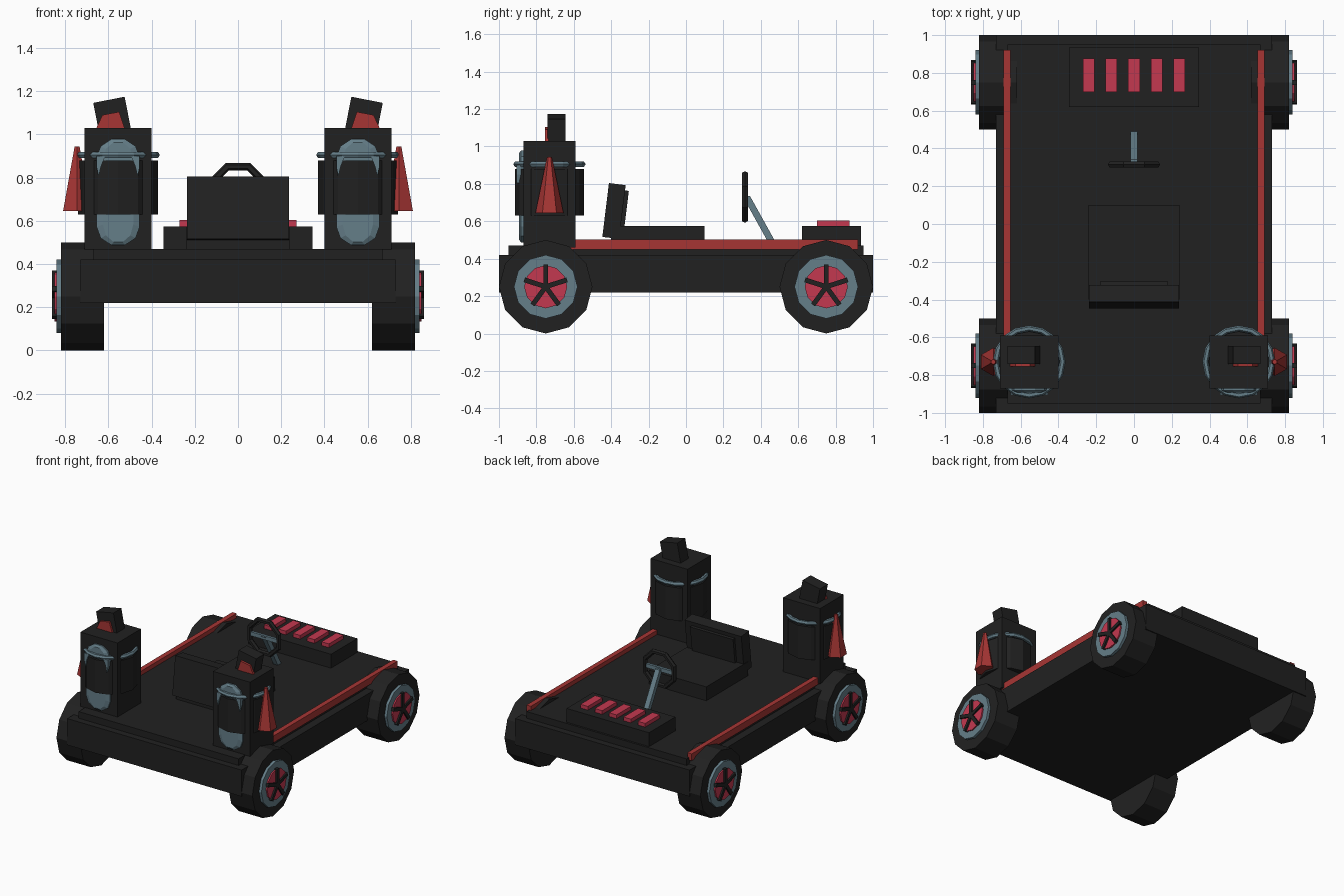
import bpy, math
from mathutils import Matrix, Vector

if "Cube" in bpy.data.objects:
    bpy.data.objects.remove(bpy.data.objects["Cube"])


def material(name, rgb):
    m = bpy.data.materials.new(name)
    m.diffuse_color = (*rgb, 1)
    m.use_nodes = True
    m.node_tree.nodes["Principled BSDF"].inputs["Base Color"].default_value = m.diffuse_color
    return m


BLACK = material("charcoal", (0.0152, 0.0152, 0.0152))
GREY = material("blue grey", (0.13, 0.21, 0.25))
RED = material("brick red", (0.38, 0.036, 0.034))
PINK = material("crimson", (0.55, 0.04, 0.08))


def mesh(name, verts, faces, mat):
    me = bpy.data.meshes.new(name)
    me.from_pydata([tuple(v) for v in verts], [], faces)
    me.materials.append(mat)
    ob = bpy.data.objects.new(name, me)
    bpy.context.collection.objects.link(ob)
    # consistent outward normals
    import bmesh
    bm = bmesh.new()
    bm.from_mesh(me)
    bmesh.ops.recalc_face_normals(bm, faces=bm.faces)
    bm.to_mesh(me)
    bm.free()
    return ob


def loft(name, rings, mat):
    """Skin a list of equal point rings and cap both ends."""
    n = len(rings[0])
    verts = [p for r in rings for p in r]
    faces = [tuple(range(n)), tuple(range((len(rings) - 1) * n, len(rings) * n))]
    for k in range(len(rings) - 1):
        for i in range(n):
            j = (i + 1) % n
            faces.append((k * n + i, k * n + j, (k + 1) * n + j, (k + 1) * n + i))
    return mesh(name, verts, faces, mat)


def box(name, x0, x1, y0, y1, z0, z1, mat, rot=None):
    """Box by its limits, optionally turned about its own centre."""
    c = Vector(((x0 + x1) / 2, (y0 + y1) / 2, (z0 + z1) / 2))
    rot = rot or Matrix.Identity(3)
    rings = [[c + rot @ (Vector((x, y, z)) - c) for x, y in
              ((x0, y0), (x1, y0), (x1, y1), (x0, y1))] for z in (z0, z1)]
    return loft(name, rings, mat)


def circle(r, n, phase=0.0):
    return [(r * math.cos(phase + 2 * math.pi * i / n),
             r * math.sin(phase + 2 * math.pi * i / n)) for i in range(n)]


def torus(name, c, R, r, n, m, mat, rot=None, phase=0.0):
    rot = rot or Matrix.Identity(3)
    verts, faces = [], []
    for i in range(n):
        a = phase + 2 * math.pi * i / n
        for u, w in circle(r, m):
            verts.append(Vector(c) + rot @ Vector(
                ((R + u) * math.cos(a), (R + u) * math.sin(a), w)))
    for i in range(n):
        for j in range(m):
            i2, j2 = (i + 1) % n, (j + 1) % m
            faces.append((i * m + j, i2 * m + j, i2 * m + j2, i * m + j2))
    return mesh(name, verts, faces, mat)


# chassis
box("chassis", -0.73, 0.73, -1, 1, 0.22, 0.42, BLACK)
box("deck", -0.67, 0.67, -0.95, 0.95, 0.42, 0.47, BLACK)


# wheels with rim, hub and five spokes
def disc(name, s, y, r, x0, x1, mat):
    loft(name, [[(s * x, y + a, 0.25 + b) for a, b in circle(r, 12)]
                for x in (x0, x1)], mat)


for s, side in ((1, "right"), (-1, "left")):
    for y, end in ((-0.75, "front"), (0.75, "rear")):
        tag = f"{end}_{side}"
        disc("tyre_" + tag, s, y, 0.25, 0.62, 0.82, BLACK)
        disc("rim_" + tag, s, y, 0.17, 0.80, 0.84, GREY)
        disc("hub_" + tag, s, y, 0.115, 0.82, 0.85, PINK)
        for k in range(5):
            a = math.pi / 2 + k * 2 * math.pi / 5
            d, t = Vector((math.cos(a), math.sin(a))), Vector((-math.sin(a), math.cos(a)))
            quad = [d * u + t * v for u, v in
                    ((0, -0.013), (0.12, -0.013), (0.12, 0.013), (0, 0.013))]
            loft(f"spoke_{tag}_{k}", [[(s * x, y + q.x, 0.25 + q.y) for q in quad]
                                      for x in (0.84, 0.862)], BLACK)

# corner towers and side rails
CX, CY = 0.555, -0.73
for s, side in ((1, "right"), (-1, "left")):
    box("rail_" + side, *sorted((s * 0.655, s * 0.692)), -0.62, 0.92, 0.45, 0.502, RED)
    box("tower_" + side, *sorted((s * 0.40, s * 0.71)), -0.87, -0.59, 0.46, 1.03, BLACK)
    loft("barrel_" + side, [[(s * CX + a, CY + b, z) for a, b in circle(0.185, 12)]
                            for z in (0.63, 0.88)], BLACK)
    torus("band_" + side, (s * CX, CY, 0.905), 0.177, 0.016, 16, 6, GREY)

    # domed face plate, tall and rounded at both ends
    def outline(k, y):
        pts = []
        for i in range(6):
            a = math.pi * i / 5
            pts.append((0.1 * math.cos(a), 0.16 + 0.09 * math.sin(a)))
        pts += [(-u, -v) for u, v in pts]
        return [(s * CX + k * u, y, 0.733 + v * (0.8 + 0.2 * k)) for u, v in pts]
    loft("face_plate_" + side, [outline(1, -0.86), outline(1, -0.882), outline(0.7, -0.893)], GREY)

    # pointed tabs hanging from the top of the face plate
    for t in (-1, 1):
        tab = [(0.1, 0.90), (0.06, 0.90), (0.08, 0.85), (0.09, 0.805), (0.1, 0.85)]
        loft(f"tab_{side}_{t}", [[(s * CX + t * u, y, z) for u, z in tab]
                                 for y in (-0.87, -0.906)], GREY)

    # outer spike
    loft("spike_" + side, [[(s * 0.745 + a, CY + b, z) for a, b in circle(r, 6, math.pi / 2)]
                           for r, z in ((0.075, 0.645), (0.013, 0.945))], RED)

    # tilted block on top with a red wedge in front
    tilt = Matrix.Rotation(s * math.radians(11), 3, 'Y')
    x = s * 0.582
    box("top_block_" + side, x - 0.074, x + 0.074, -0.74, -0.645, 1.0, 1.162, BLACK, tilt)
    wedge = [(0.522, 1.02), (0.66, 1.02), (0.628, 1.09), (0.55, 1.105)]
    loft("top_wedge_" + side, [[(s * u, y, z) for u, z in wedge] for y in (-0.755, -0.735)], RED)

# seat
box("seat_cushion", -0.24, 0.24, -0.40, 0.10, 0.47, 0.575, BLACK)
lean = Matrix.Rotation(math.radians(-7), 3, 'X')
box("seat_back", -0.237, 0.237, -0.43, -0.34, 0.51, 0.80, BLACK, lean)
box("seat_pad", -0.18, 0.18, -0.35, -0.318, 0.56, 0.765, BLACK, lean)

# rear console with five lights
box("console", -0.345, 0.345, 0.62, 0.935, 0.46, 0.575, BLACK)
for k in range(-2, 3):
    box(f"console_light_{k + 3}", k * 0.12 - 0.031, k * 0.12 + 0.031, 0.70, 0.875, 0.56, 0.603, PINK)

# steering wheel, crossbar and column
torus("steering_wheel", (0, 0.315, 0.73), 0.13, 0.019, 8, 6, BLACK,
      Matrix.Rotation(math.pi / 2, 3, 'X'), math.pi / 8)
box("steering_crossbar", -0.12, 0.12, 0.305, 0.325, 0.715, 0.745, GREY)
loft("steering_column", [[(x, y + dy, z) for x, dy in
                          ((-0.019, -0.02), (0.019, -0.02), (0.019, 0.02), (-0.019, 0.02))]
                         for y, z in ((0.475, 0.46), (0.322, 0.735))], GREY)
